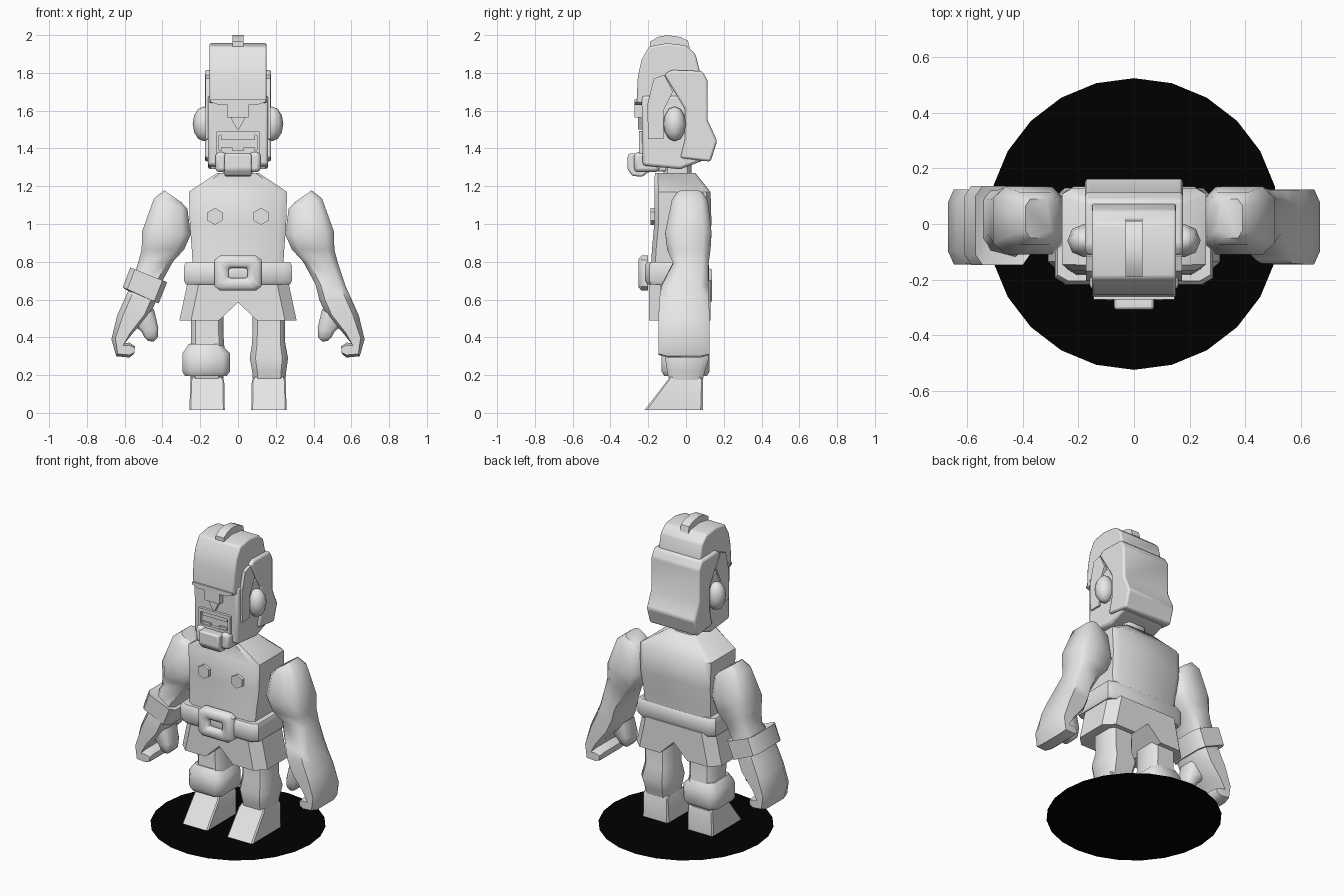
import bpy, bmesh, math
from mathutils import Matrix


def material(name, v):
    m = bpy.data.materials.new(name)
    m.diffuse_color = (v, v, v, 1)
    return m


GREY = material("plain grey", 0.8)
BLACK = material("base black", 0.0)


def finish(name, bm, mat=GREY, bevel=0, angle=45):
    bmesh.ops.recalc_face_normals(bm, faces=bm.faces)
    me = bpy.data.meshes.new(name)
    bm.to_mesh(me)
    bm.free()
    me.materials.append(mat)
    me.shade_smooth()
    me.set_sharp_from_angle(angle=math.radians(angle))
    ob = bpy.data.objects.new(name, me)
    bpy.context.collection.objects.link(ob)
    if bevel:
        mod = ob.modifiers.new("soft edges", 'BEVEL')
        mod.width = bevel
        mod.segments = 2
    return ob


def octagon(k):
    """Corners of a chamfered square in -1..1."""
    c = 1 - k
    return [(1, -c), (1, c), (c, 1), (-c, 1), (-1, c), (-1, -c), (-c, -1), (c, -1)]


def bridge(bm, rings, closed=False):
    n = len(rings[0])
    last = len(rings) if closed else len(rings) - 1
    for i in range(last):
        a, b = rings[i], rings[(i + 1) % len(rings)]
        for j in range(n):
            bm.faces.new((a[j], a[(j + 1) % n], b[(j + 1) % n], b[j]))


def tube(name, sections, k=0.35, side=1, angle=45):
    """Loft of sections (inner x, z, outer x, z, front y, back y)."""
    bm = bmesh.new()
    rings = []
    for xi, zi, xo, zo, y0, y1 in sections:
        ring = []
        for u, v in octagon(k):
            t, s = (u + 1) / 2, (v + 1) / 2
            ring.append(bm.verts.new((side * (xi + (xo - xi) * t), y0 + (y1 - y0) * s,
                                      zi + (zo - zi) * t)))
        rings.append(ring)
    bridge(bm, rings)
    bm.faces.new(rings[0])
    bm.faces.new(rings[-1])
    return finish(name, bm, angle=angle)


def stack(name, levels, k=0.2, side=1, angle=45):
    """Upright loft of levels (z, x0, x1, y0, y1)."""
    return tube(name, [(a, z, b, z, c, d) for z, a, b, c, d in levels], k, side, angle)


def prism(name, pts, axis, lo, hi, bevel=0, angle=35):
    """Outline in (y, z) pushed along x, or in (x, z) pushed along y."""
    bm = bmesh.new()
    rings = [[bm.verts.new((d, p, q) if axis == 'x' else (p, d, q)) for p, q in pts]
             for d in (lo, hi)]
    bridge(bm, rings)
    for r in rings:
        bm.faces.new(r)
    return finish(name, bm, bevel=bevel, angle=angle)


def box(name, x0, x1, y0, y1, z0, z1, bevel=0):
    return prism(name, [(x0, z0), (x1, z0), (x1, z1), (x0, z1)], 'y', y0, y1, bevel)


def frame(name, zc, rings, k):
    """Ring of rectangles (half width, half height, y), closed on itself."""
    bm = bmesh.new()
    loops = [[bm.verts.new((u * w, y, zc + v * h)) for u, v in octagon(k)]
             for w, h, y in rings]
    bridge(bm, loops, closed=True)
    return finish(name, bm, angle=50)


# Round base
bm = bmesh.new()
bmesh.ops.create_circle(bm, cap_ends=True, segments=24, radius=0.525)
finish("base_disc", bm, BLACK)

# Torso, chest studs, belt and buckle
stack("torso", [(1.27, -.11, .11, -.165, .05), (1.17, -.26, .26, -.168, .13),
                (1.0, -.255, .255, -.168, .135), (.87, -.245, .245, -.18, .115),
                (.70, -.235, .235, -.19, .11)], 0.15, angle=40)
stack("neck", [(1.24, -.08, .08, -.12, .03), (1.32, -.08, .08, -.12, .03)], 0.3)
for s in (-1, 1):
    hexagon = [(s * .122 + .045 * math.sin(i * math.pi / 3),
                1.04 + .045 * math.cos(i * math.pi / 3)) for i in range(6)]
    prism("chest_stud", hexagon, 'y', -.188, -.14)
stack("belt", [(.68, -.275, .275, -.205, .11), (.70, -.285, .285, -.218, .122),
               (.78, -.285, .285, -.218, .122), (.80, -.275, .275, -.205, .11)], 0.14)
frame("buckle", .74, [(.125, .093, -.20), (.125, .093, -.235), (.105, .075, -.252),
                      (.07, .042, -.252), (.05, .026, -.235), (.05, .026, -.20)], 0.25)

# Shorts with a notch between the legs and chamfered corners
shorts = prism("shorts", [(-.265, .70), (.265, .70), (.31, .49), (.10, .49), (0, .585),
                          (-.10, .49), (-.31, .49)], 'y', -.195, .13, angle=20)
bm = bmesh.new()
bm.from_mesh(shorts.data)
corners = [e for e in bm.edges if all(abs(v.co.x) > .2 for v in e.verts)
           and abs(e.verts[0].co.y - e.verts[1].co.y) < .01
           and e.verts[0].co.x * e.verts[1].co.x > 0]
bmesh.ops.bevel(bm, geom=corners, offset=.06, segments=1, affect='EDGES')
bm.to_mesh(shorts.data)
bm.free()

# Legs and wedge shaped feet
for s, n in ((-1, "left"), (1, "right")):
    stack(n + "_leg", [(.62, .08, .25, -.10, .10), (.37, .075, .25, -.09, .10),
                       (.29, .062, .265, -.11, .122), (.22, .075, .255, -.10, .10),
                       (.16, .08, .25, -.085, .085)], 0.3, s)
    stack(n + "_foot", [(.19, .085, .245, -.085, .08), (.17, .073, .253, -.10, .09),
                        (.015, .07, .257, -.22, .09)], 0.08, s, 30)
stack("knee_band", [(.365, .09, .26, -.10, .10), (.315, .042, .293, -.13, .125),
                    (.22, .042, .295, -.13, .125), (.195, .06, .28, -.115, .11)], 0.3, -1)

# Arms that run into curled fingers, with a thumb each
ARM = [(.30, 1.115, .39, 1.178, -.05, .09), (.268, 1.08, .445, 1.135, -.075, .115),
       (.25, .945, .508, .96, -.11, .135), (.285, .865, .51, .865, -.10, .13),
       (.345, .80, .53, .79, -.068, .12), (.41, .68, .57, .67, -.13, .12),
       (.43, .60, .602, .60, -.142, .12), (.465, .52, .64, .515, -.145, .125),
       (.55, .43, .67, .39, -.145, .125), (.60, .37, .645, .30, -.145, .125),
       (.575, .372, .575, .293, -.145, .125), (.545, .352, .55, .312, -.14, .12)]
THUMB = [(.445, .55, .56, .47, -.12, .02), (.422, .45, .51, .43, -.12, .01),
         (.425, .40, .495, .40, -.115, .0), (.445, .378, .475, .38, -.10, -.02)]
for s, n in ((-1, "left"), (1, "right")):
    tube(n + "_arm", ARM, 0.35, s, 55)
    tube(n + "_thumb", THUMB, 0.35, s, 55)
tube("arm_band", [(.40, .69, .55, .755, -.12, .11), (.375, .692, .57, .77, -.147, .137),
                  (.42, .58, .61, .665, -.147, .137), (.44, .59, .59, .65, -.12, .11)], 0.25, -1)

# Head block, back hair, sideburns, top hair and crest
prism("face", [(-.23, 1.31), (-.235, 1.68), (.10, 1.68), (.10, 1.34), (-.03, 1.29)],
      'x', -.16, .16, .015)
prism("back_hair", [(-.115, 1.79), (-.08, 1.815), (.085, 1.81), (.115, 1.76), (.115, 1.55),
                    (.165, 1.44), (.13, 1.33), (-.03, 1.35), (-.005, 1.45), (-.005, 1.61)],
      'x', -.176, .176, .012)
prism("sideburns", [(-.17, 1.77), (-.115, 1.79), (-.07, 1.70), (-.12, 1.60), (-.12, 1.45),
                    (-.20, 1.45), (-.205, 1.63)], 'x', -.172, .172)
prism("top_hair", [(-.262, 1.64), (-.255, 1.78), (-.235, 1.87), (-.195, 1.94), (-.10, 1.957),
                   (0, 1.945), (.05, 1.90), (.075, 1.80), (.075, 1.64)], 'x', -.152, .152, .01)
prism("crest", [(-.19, 1.93), (-.19, 1.965), (-.15, 1.99), (-.10, 2.0), (-.03, 1.99),
                (.01, 1.97), (.02, 1.93)], 'x', -.03, .03)

# Brow with a nose piece, nose below it
prism("brow", [(-.145, 1.66), (-.145, 1.645), (-.10, 1.63), (-.055, 1.63), (-.055, 1.565),
               (.055, 1.565), (.055, 1.63), (.10, 1.63), (.145, 1.645), (.145, 1.66)],
      'y', -.272, -.20)
prism("nose", [(-.045, 1.575), (.045, 1.575), (.005, 1.50), (-.005, 1.50)], 'y', -.255, -.20)

# Moustache frame around the mouth, teeth and chin beard
frame("moustache", 1.43, [(.115, .062, -.20), (.115, .062, -.25), (.10, .04, -.25),
                          (.10, .04, -.20)], 0.05)
box("upper_teeth", -.09, .09, -.243, -.20, 1.445, 1.47)
for s in (-1, 1):
    box("lower_tooth", s * .06 - .03, s * .06 + .03, -.243, -.20, 1.38, 1.405)
    box("beard_side", s * .09 - .03, s * .09 + .03, -.275, -.14, 1.275, 1.38, .02)
prism("chin_beard", [(-.308, 1.372), (-.31, 1.29), (-.285, 1.255), (-.23, 1.25),
                     (-.20, 1.275), (-.10, 1.28), (-.10, 1.32), (-.20, 1.36), (-.24, 1.372)],
      'x', -.072, .072, .01)

# Ears
for s in (-1, 1):
    bm = bmesh.new()
    bmesh.ops.create_uvsphere(bm, u_segments=8, v_segments=6, radius=1,
                              matrix=Matrix.Translation((s * .18, -.06, 1.53))
                              @ Matrix.Diagonal((.06, .06, .092, 1)))
    finish("ear", bm, angle=60)
